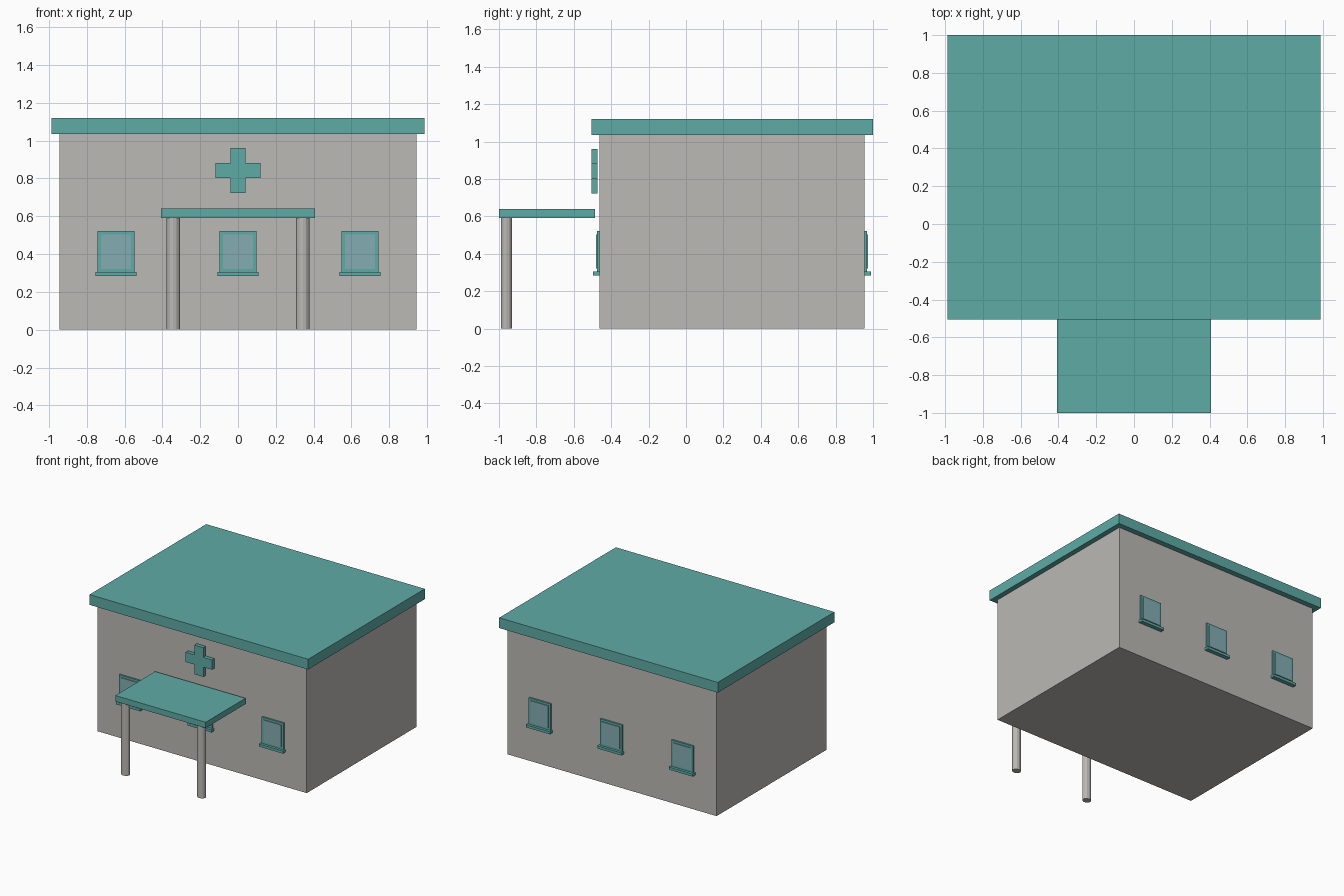
import bpy
import bmesh
import math

if "Cube" in bpy.data.objects:
    bpy.data.objects.remove(bpy.data.objects["Cube"])


def material(name, rgb):
    m = bpy.data.materials.new(name)
    m.diffuse_color = (*rgb, 1.0)
    m.use_nodes = True
    m.node_tree.nodes["Principled BSDF"].inputs["Base Color"].default_value = m.diffuse_color
    return m


TEAL = material("teal trim", (0.113, 0.407, 0.381))
GREY = material("warm grey wall", (0.500, 0.488, 0.462))
GLASS = material("pale blue glass", (0.231, 0.423, 0.456))


def finish(name, bm, mat):
    bmesh.ops.recalc_face_normals(bm, faces=bm.faces)
    mesh = bpy.data.meshes.new(name)
    bm.to_mesh(mesh)
    bm.free()
    mesh.materials.append(mat)
    obj = bpy.data.objects.new(name, mesh)
    bpy.context.collection.objects.link(obj)
    return obj


def box(name, x, y, z, mat):
    """Box from (min, max) ranges on each axis."""
    bm = bmesh.new()
    bmesh.ops.create_cube(bm, size=1.0)
    for v in bm.verts:
        for i, (a, b) in enumerate((x, y, z)):
            v.co[i] = (a + b) / 2 + v.co[i] * (b - a)
    return finish(name, bm, mat)


FRONT, BACK = -0.463, 0.955

# Main building and flat overhanging roof
box("walls", (-0.945, 0.945), (FRONT, BACK), (0.0, 1.036), GREY)
box("roof", (-0.987, 0.987), (-0.505, 1.0), (1.036, 1.12), TEAL)

# Entrance canopy
box("canopy", (-0.408, 0.408), (-1.0, -0.486), (0.592, 0.64), TEAL)

# Slightly oval canopy posts
for side, sx in (("left", -1), ("right", 1)):
    bm = bmesh.new()
    bmesh.ops.create_cone(bm, cap_ends=True, segments=12,
                          radius1=1, radius2=1, depth=1)
    for v in bm.verts:
        v.co.x = sx * 0.343 + v.co.x * 0.035
        v.co.y = -0.96 + v.co.y * 0.030
        v.co.z = (v.co.z + 0.5) * 0.592
    finish(side + "_post", bm, GREY)

# Cross sign: extruded outline, one corner trio repeated by quarter turns
bm = bmesh.new()
arm, half, cz = 0.119, 0.040, 0.842
outline = []
for k in range(4):
    c, s = round(math.cos(k * math.pi / 2)), round(math.sin(k * math.pi / 2))
    for px, pz in ((arm, -half), (arm, half), (half, half)):
        outline.append(bm.verts.new((px * c - pz * s, -0.505,
                                     cz + px * s + pz * c)))
face = bm.faces.new(outline)
ext = bmesh.ops.extrude_face_region(bm, geom=[face])
for g in ext["geom"]:
    if isinstance(g, bmesh.types.BMVert):
        g.co.y = -0.474
if not face.is_valid or len(bm.faces) < 14:
    bm.faces.new(outline)
finish("cross_sign", bm, TEAL)

# Three windows on the front and three on the back
for wall, y0, d in (("front", FRONT, -1), ("back", BACK, 1)):
    for spot, x in (("left", -0.645), ("middle", 0.0), ("right", 0.645)):
        def depth(a, b):
            return tuple(sorted((y0 + d * a, y0 + d * b)))
        tag = wall + "_" + spot + "_window_"
        box(tag + "frame", (x - 0.098, x + 0.098), depth(-0.005, 0.013),
            (0.304, 0.521), TEAL)
        box(tag + "glass", (x - 0.080, x + 0.080), depth(0.010, 0.018),
            (0.322, 0.503), GLASS)
        box(tag + "sill", (x - 0.108, x + 0.108), depth(-0.005, 0.034),
            (0.284, 0.305), TEAL)
